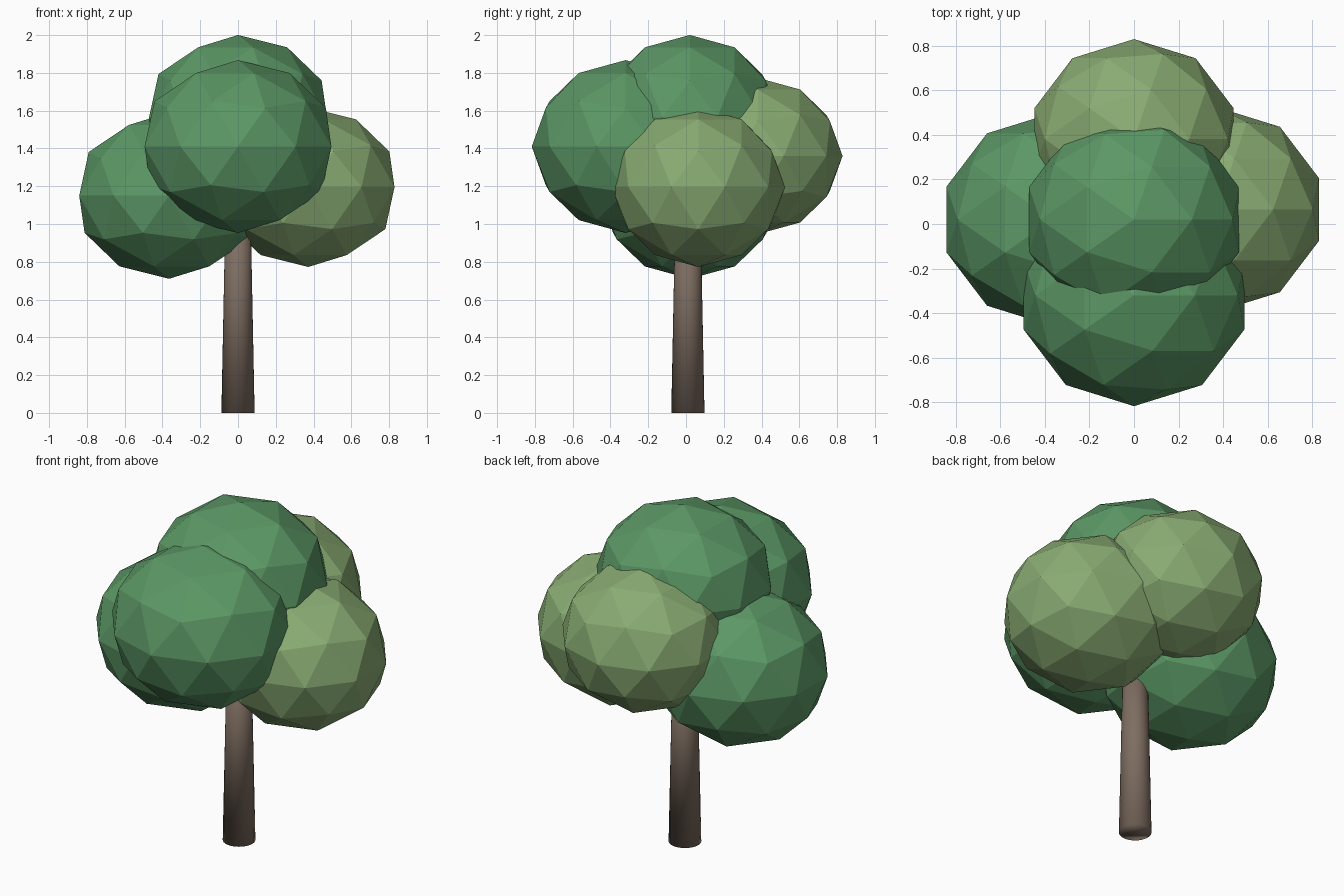
import bpy

cube = bpy.data.objects.get("Cube")
if cube:
    bpy.data.objects.remove(cube, do_unlink=True)


def make_material(name, rgb):
    mat = bpy.data.materials.new(name)
    mat.use_nodes = True
    colour = (*rgb, 1.0)
    mat.diffuse_color = colour
    mat.node_tree.nodes["Principled BSDF"].inputs["Base Color"].default_value = colour
    return mat


dark_green = make_material("dark leaf green", (0.105, 0.31, 0.13))
light_green = make_material("light leaf green", (0.25, 0.41, 0.17))
bark_brown = make_material("bark brown", (0.21, 0.155, 0.12))


def leaf_clump(name, centre, width, mat):
    """Faceted ball, slightly narrower in depth and squashed in height."""
    bpy.ops.mesh.primitive_ico_sphere_add(subdivisions=2, radius=1, location=centre)
    clump = bpy.context.object
    clump.name = name
    clump.scale = (width, width * 0.955, width * 0.88)
    clump.data.materials.append(mat)
    bpy.ops.object.shade_flat()


# Leaf clumps
leaf_clump("top_leaves", (0, 0.02, 1.565), 0.495, dark_green)
leaf_clump("front_leaves", (0, -0.32, 1.41), 0.52, dark_green)
leaf_clump("right_leaves", (-0.365, 0.02, 1.15), 0.5, dark_green)
leaf_clump("left_leaves", (0.372, 0.065, 1.195), 0.48, light_green)
leaf_clump("back_leaves", (0, 0.38, 1.36), 0.47, light_green)

# Tapered trunk, its top hidden in the leaves
height = 1.2
bpy.ops.mesh.primitive_cone_add(vertices=32, radius1=0.088, radius2=0.064,
                                depth=height, location=(0, 0.01, height / 2))
trunk = bpy.context.object
trunk.name = "trunk"
trunk.data.materials.append(bark_brown)
bpy.ops.object.shade_smooth()
